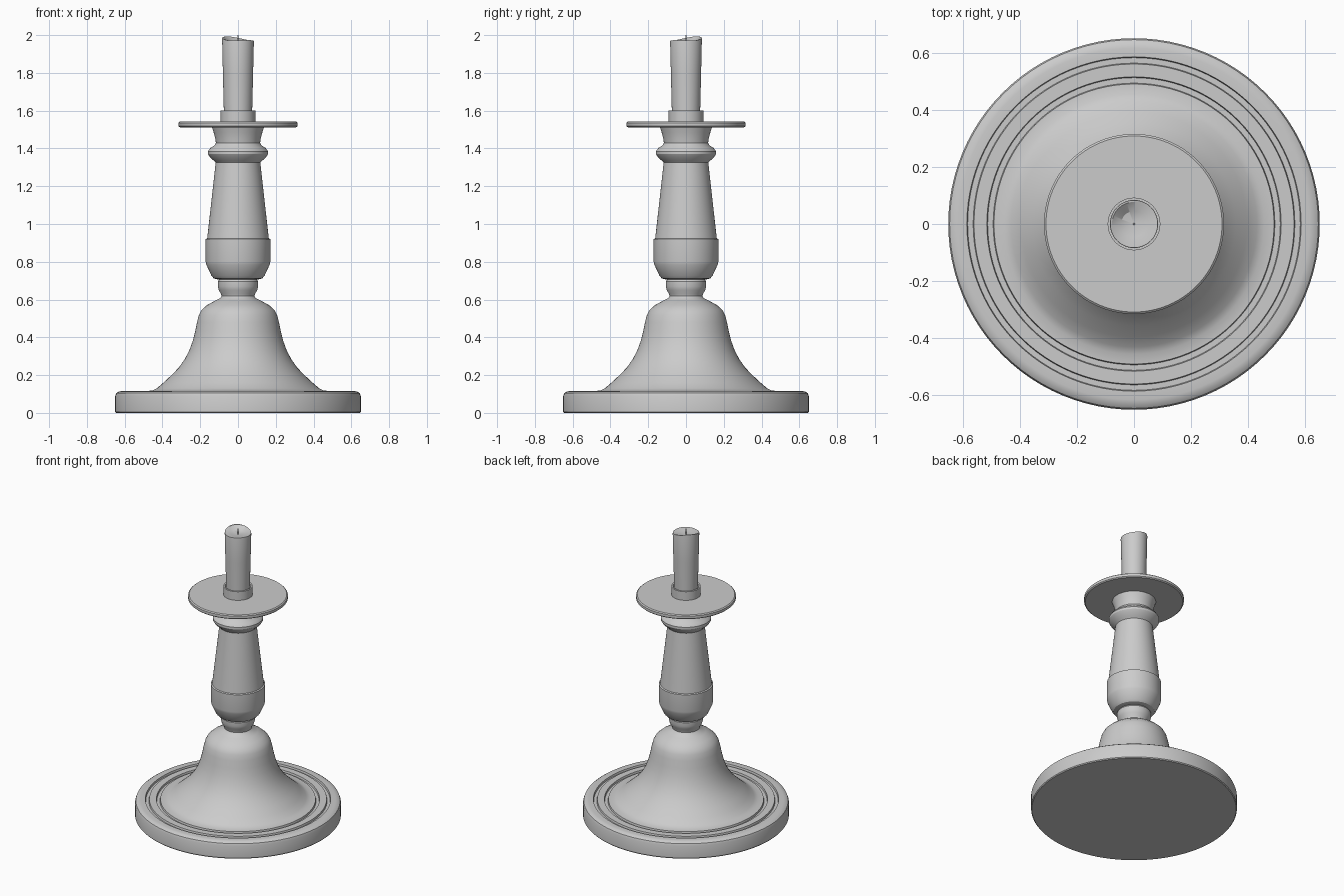
import bpy, bmesh
from math import cos, sin, pi, atan2, radians

SIDES = 96


def lathe(name, profile, angle=30, warp=None):
    """Spin an (r, z) profile, ordered bottom to top, around the z axis."""
    bm = bmesh.new()
    rings = []
    for r, z in profile:
        if r == 0:
            rings.append([bm.verts.new((0, 0, z))])
        else:
            rings.append([bm.verts.new((r * cos(2 * pi * i / SIDES), r * sin(2 * pi * i / SIDES), z))
                          for i in range(SIDES)])
    for a, b in zip(rings, rings[1:]):
        for i in range(SIDES):
            j = (i + 1) % SIDES
            if len(a) == 1:
                bm.faces.new((a[0], b[j], b[i]))
            elif len(b) == 1:
                bm.faces.new((a[i], a[j], b[0]))
            else:
                bm.faces.new((a[i], a[j], b[j], b[i]))
    if warp:
        for v in bm.verts:
            warp(v)
    bmesh.ops.recalc_face_normals(bm, faces=bm.faces)
    mesh = bpy.data.meshes.new(name)
    bm.to_mesh(mesh)
    bm.free()
    obj = bpy.data.objects.new(name, mesh)
    bpy.context.collection.objects.link(obj)
    bpy.ops.object.select_all(action='DESELECT')
    obj.select_set(True)
    bpy.context.view_layer.objects.active = obj
    bpy.ops.object.shade_smooth_by_angle(angle=radians(angle))
    return obj


# Base plate with two turned grooves, rising into the bell and neck
lathe("base", [
    (0, 0), (0.645, 0), (0.65, 0.006), (0.65, 0.09), (0.645, 0.104), (0.632, 0.113), (0.615, 0.116),
    (0.585, 0.116), (0.582, 0.103), (0.563, 0.103), (0.56, 0.116),
    (0.515, 0.116), (0.512, 0.103), (0.493, 0.103), (0.49, 0.116),
    (0.455, 0.118), (0.43, 0.13), (0.395, 0.16), (0.355, 0.197), (0.315, 0.238), (0.283, 0.283),
    (0.258, 0.33), (0.24, 0.38), (0.227, 0.43), (0.217, 0.48), (0.207, 0.518), (0.193, 0.545),
    (0.165, 0.57), (0.125, 0.592), (0.095, 0.607), (0.087, 0.618), (0.09, 0.63), (0.102, 0.65),
    (0.107, 0.67), (0.107, 0.695), (0.1, 0.705), (0.09, 0.72), (0, 0.72)])

# Tapered stem with rounded collar and flared top
lathe("stem", [
    (0, 0.705), (0.1, 0.705), (0.128, 0.712), (0.14, 0.725), (0.168, 0.785), (0.171, 0.8),
    (0.171, 0.92), (0.163, 0.924), (0.118, 1.325), (0.128, 1.335), (0.148, 1.353), (0.159, 1.37),
    (0.159, 1.385), (0.147, 1.402), (0.125, 1.416), (0.117, 1.43), (0.121, 1.455),
    (0.129, 1.485), (0.139, 1.515), (0, 1.515)])

# Drip pan
lathe("drip_pan", [
    (0, 1.512), (0.308, 1.512), (0.315, 1.518), (0.315, 1.536), (0.308, 1.542), (0, 1.542)])

# Candle cup
lathe("candle_cup", [
    (0, 1.535), (0.092, 1.535), (0.092, 1.602), (0.082, 1.602), (0.079, 1.56), (0, 1.56)])


# Candle with an unevenly melted rim
def melt(v):
    if v.co.z > 1.97:
        a = atan2(v.co.y, v.co.x) - radians(135)
        v.co.z += 0.010 * cos(a) + 0.005 * cos(2 * a)


lathe("candle", [
    (0, 1.55), (0.074, 1.55), (0.075, 1.6), (0.08, 1.8), (0.084, 1.972), (0.083, 1.978),
    (0.077, 1.978), (0.045, 1.966), (0, 1.96)], warp=melt)

# Wick
lathe("wick", [(0, 1.95), (0.004, 1.95), (0.003, 2.0), (0, 2.0)])
